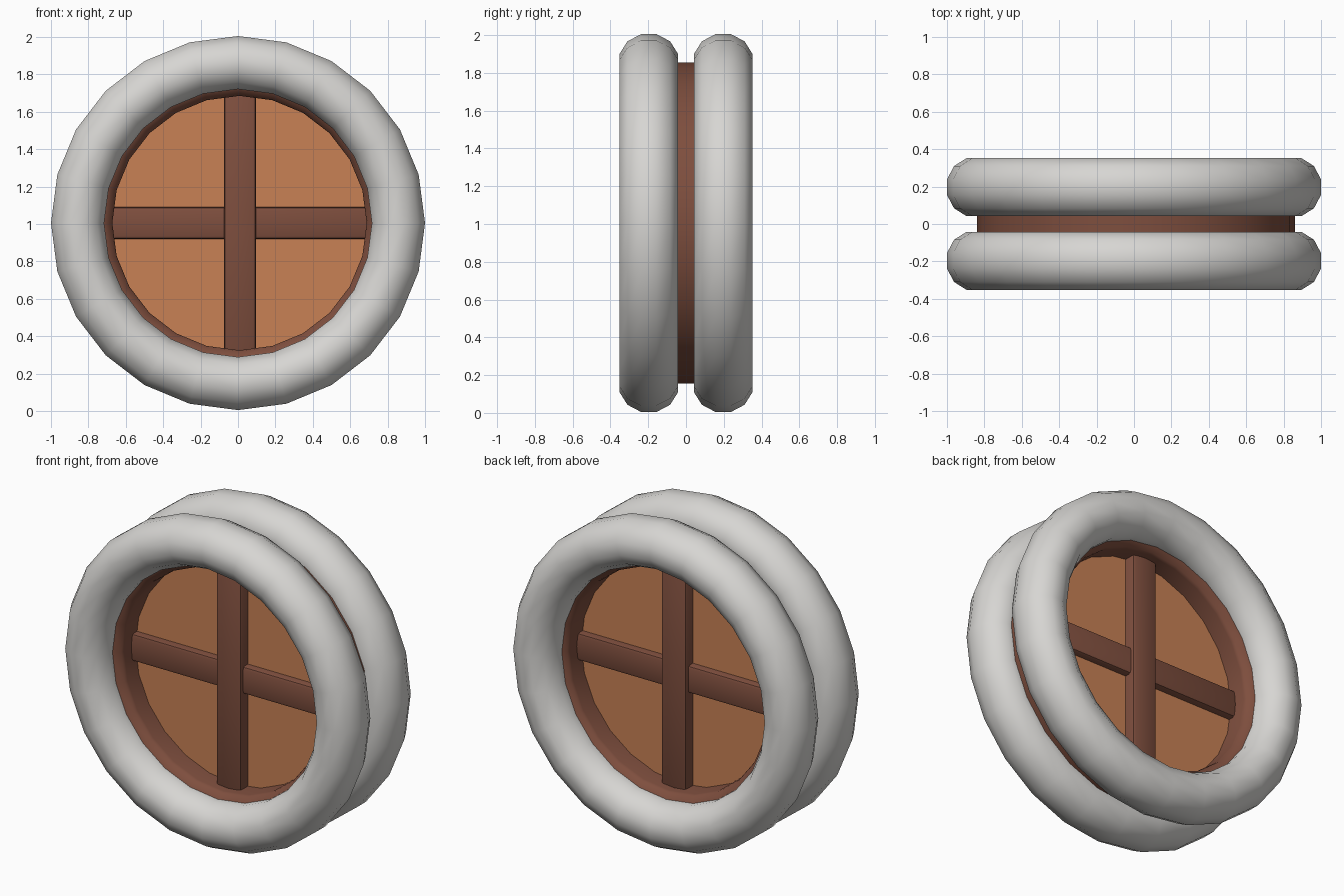
import bpy, bmesh, math

if "Cube" in bpy.data.objects:
    bpy.data.objects.remove(bpy.data.objects["Cube"])

N = 24            # sides around the window
CZ = 1.005        # height of the centre


def material(name, rgb):
    m = bpy.data.materials.new(name)
    m.diffuse_color = (*rgb, 1)
    m.use_nodes = True
    m.node_tree.nodes["Principled BSDF"].inputs["Base Color"].default_value = m.diffuse_color
    return m


STONE = material("pale grey stone", (0.68, 0.67, 0.65))
DARK = material("dark brown wood", (0.21, 0.077, 0.048))
ORANGE = material("orange brown wood", (0.58, 0.22, 0.09))


def finish(bm, name, mat, angle=40):
    me = bpy.data.meshes.new(name)
    bm.to_mesh(me)
    bm.free()
    ob = bpy.data.objects.new(name, me)
    bpy.context.collection.objects.link(ob)
    me.materials.append(mat)
    bpy.ops.object.select_all(action='DESELECT')
    ob.select_set(True)
    bpy.context.view_layer.objects.active = ob
    bpy.ops.object.shade_smooth_by_angle(angle=math.radians(angle))
    return ob


def lathe(name, profile, mat, closed=False, cx=0.0, angle=40):
    """Spin (radius, y) points about the y axis; running towards +y faces inward."""
    bm = bmesh.new()
    rings = []
    for j in range(N):
        t = 2 * math.pi * j / N
        rings.append([bm.verts.new((cx + r * math.cos(t), y, CZ + r * math.sin(t)))
                      for r, y in profile])
    n = len(profile)
    for j in range(N):
        a, b = rings[j], rings[(j + 1) % N]
        for k in range(n if closed else n - 1):
            q = (k + 1) % n
            bm.faces.new((a[k], b[k], b[q], a[q]))
    if closed:
        bmesh.ops.recalc_face_normals(bm, faces=bm.faces)
    return finish(bm, name, mat, angle)


def bar(name, size, mat):
    """Box centred in the window with softened edges."""
    bm = bmesh.new()
    bmesh.ops.create_cube(bm, size=1)
    for v in bm.verts:
        v.co = (v.co.x * size[0] + 0.01, v.co.y * size[1], v.co.z * size[2] + CZ)
    bmesh.ops.bevel(bm, geom=bm.edges[:], offset=0.018, segments=2,
                    profile=0.5, affect='EDGES')
    return finish(bm, name, mat)


# two thick stone rings, front and back
for name, side in (("front_stone_ring", -1), ("back_stone_ring", 1)):
    tube = [(0.858 + 0.142 * math.cos(2 * math.pi * (i + 0.5) / 12) / math.cos(math.pi / 12),
             side * 0.197 + 0.16 * math.sin(2 * math.pi * (i + 0.5) / 12))
            for i in range(12)]
    lathe(name, tube, STONE, closed=True, angle=80)

# stone sleeve joining the rings at the bottom of the groove
lathe("stone_sleeve", [(0.725, 0.14), (0.725, -0.14)], STONE, cx=0.008)

# wooden frame: both flanges with the inner wall, and the inward facing rim
lathe("frame", [(0.84, -0.21), (0.735, -0.21), (0.685, -0.17), (0.68, -0.15),
                (0.68, 0.15), (0.685, 0.17), (0.735, 0.21), (0.84, 0.21)], DARK, cx=0.008)
lathe("frame_rim", [(0.85, -0.09), (0.85, 0.09)], DARK, cx=0.01)

# round panel
bm = bmesh.new()
bmesh.ops.create_cone(bm, cap_ends=True, segments=N, radius1=0.7, radius2=0.7, depth=0.08)
for v in bm.verts:
    x, y, z = v.co
    v.co = (x + 0.008, -z, y + CZ)
finish(bm, "panel", ORANGE)

# cross bars, showing on both faces
bar("vertical_bar", (0.17, 0.22, 1.38), DARK)
bar("horizontal_bar", (1.38, 0.17, 0.17), DARK)
